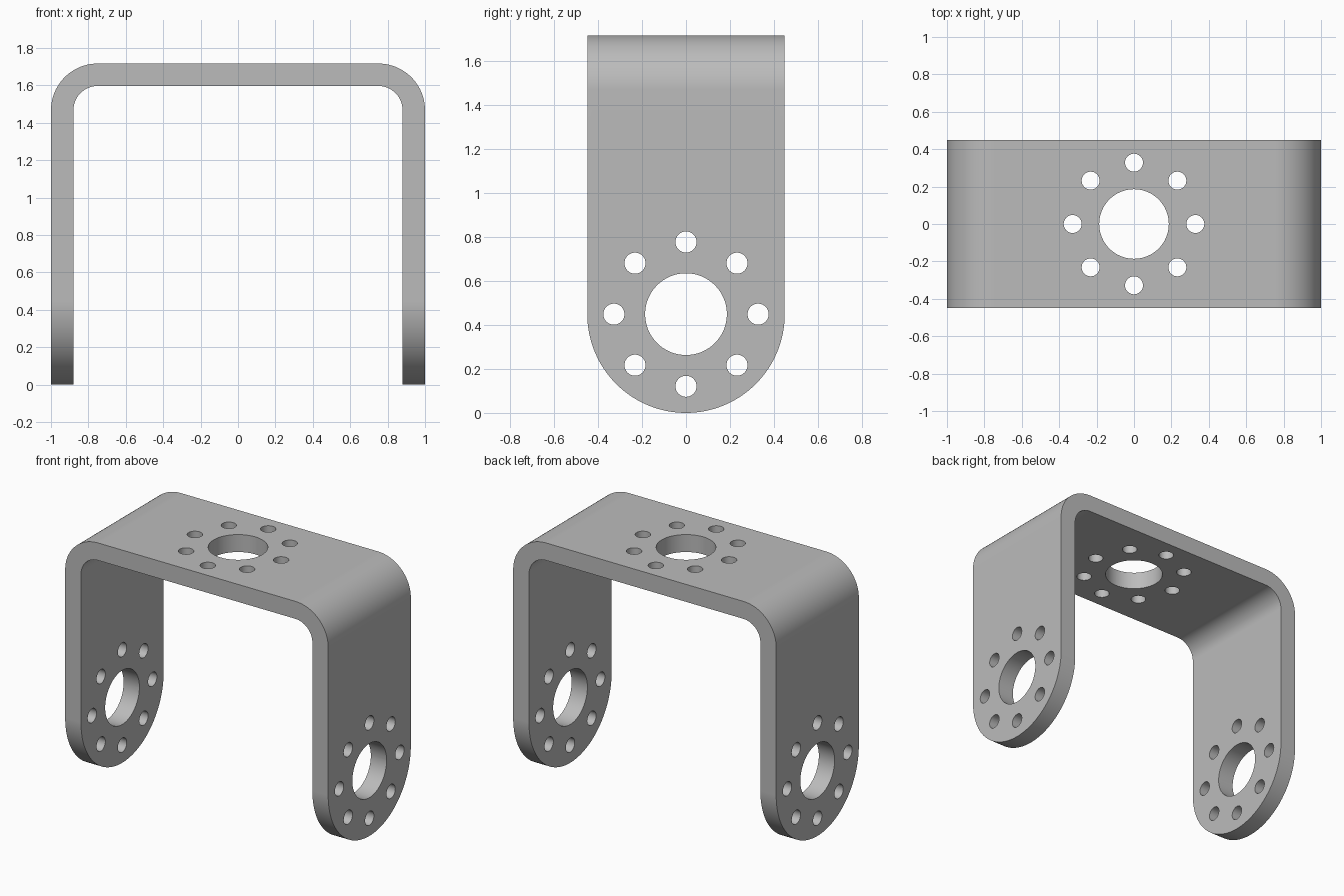
import bpy, bmesh
from math import pi, sin, cos, radians
from mathutils import Matrix, Vector

cube = bpy.data.objects.get("Cube")
if cube:
    bpy.data.objects.remove(cube, do_unlink=True)

HEIGHT, THICK, HALF_DEPTH = 1.717, 0.12, 0.449
BEND, PIVOT_Z = 0.25, 0.449
BORE, BOLT_RING, BOLT = 0.186, 0.328, 0.048

steel = bpy.data.materials.new("grey_metal")
steel.use_nodes = True
grey = (0.5, 0.5, 0.5, 1)
steel.diffuse_color = grey
steel.node_tree.nodes["Principled BSDF"].inputs["Base Color"].default_value = grey


def make_object(name, bm):
    bmesh.ops.recalc_face_normals(bm, faces=bm.faces)
    mesh = bpy.data.meshes.new(name)
    bm.to_mesh(mesh)
    bm.free()
    mesh.materials.append(steel)
    obj = bpy.data.objects.new(name, mesh)
    bpy.context.collection.objects.link(obj)
    return obj


def prism(name, points, sweep):
    bm = bmesh.new()
    face = bm.faces.new([bm.verts.new(p) for p in points])
    ext = bmesh.ops.extrude_face_region(bm, geom=[face])
    moved = [g for g in ext["geom"] if isinstance(g, bmesh.types.BMVert)]
    bmesh.ops.translate(bm, verts=moved, vec=sweep)
    return make_object(name, bm)


def arc(cx, cz, r, start, end, steps):
    angles = [start + (end - start) * i / steps for i in range(steps + 1)]
    return [(cx + r * cos(a), cz + r * sin(a)) for a in angles]


def strap_side(inset):
    """One side of the folded strap, from the right foot over to the left."""
    x, r = 1 - inset, BEND - inset
    cx, cz = 1 - BEND, HEIGHT - BEND
    return ([(x, -0.1)] + arc(cx, cz, r, 0, pi / 2, 20)
            + arc(-cx, cz, r, pi / 2, pi, 20) + [(-x, -0.1)])


def hole_pattern(bm, matrix, depth):
    """Central bore with a ring of eight bolt holes."""
    holes = [(0, 0, BORE, 64)]
    holes += [(x, y, BOLT, 32) for x, y in arc(0, 0, BOLT_RING, 0, 7 * pi / 4, 7)]
    for x, y, r, sides in holes:
        bmesh.ops.create_cone(bm, cap_ends=True, segments=sides, radius1=r, radius2=r,
                              depth=depth, matrix=matrix @ Matrix.Translation((x, y, 0)))


# Folded strap
profile = strap_side(0) + strap_side(THICK)[::-1]
bracket = prism("u_bracket", [(x, -0.6, z) for x, z in profile], Vector((0, 1.2, 0)))

# Round-ended side outline that trims the strap
outline = arc(0, PIVOT_Z, HALF_DEPTH, pi, 2 * pi, 64)
outline += [(HALF_DEPTH, 2), (-HALF_DEPTH, 2)]
trim = prism("outline_cutter", [(-1.2, y, z) for y, z in outline], Vector((2.4, 0, 0)))

# Hole patterns through both legs and the top plate
bm = bmesh.new()
hole_pattern(bm, Matrix.Translation((0, 0, PIVOT_Z)) @ Matrix.Rotation(pi / 2, 4, "Y"), 2.4)
hole_pattern(bm, Matrix.Translation((0, 0, HEIGHT)), 0.5)
drill = make_object("hole_cutter", bm)

# Cut the strap, then drop the cutters
bpy.context.view_layer.objects.active = bracket
for cutter, mode in ((trim, "INTERSECT"), (drill, "DIFFERENCE")):
    cutter.hide_render = True
    mod = bracket.modifiers.new(cutter.name, "BOOLEAN")
    mod.operation, mod.solver, mod.object = mode, "EXACT", cutter
    bpy.ops.object.modifier_apply(modifier=mod.name)
    bpy.data.objects.remove(cutter, do_unlink=True)

# Smooth bends and bores, crisp rims
bpy.ops.object.select_all(action="DESELECT")
bracket.select_set(True)
bpy.ops.object.shade_smooth_by_angle(angle=radians(30))
normals = bracket.modifiers.new("flat_plates", "WEIGHTED_NORMAL")
normals.keep_sharp = True
